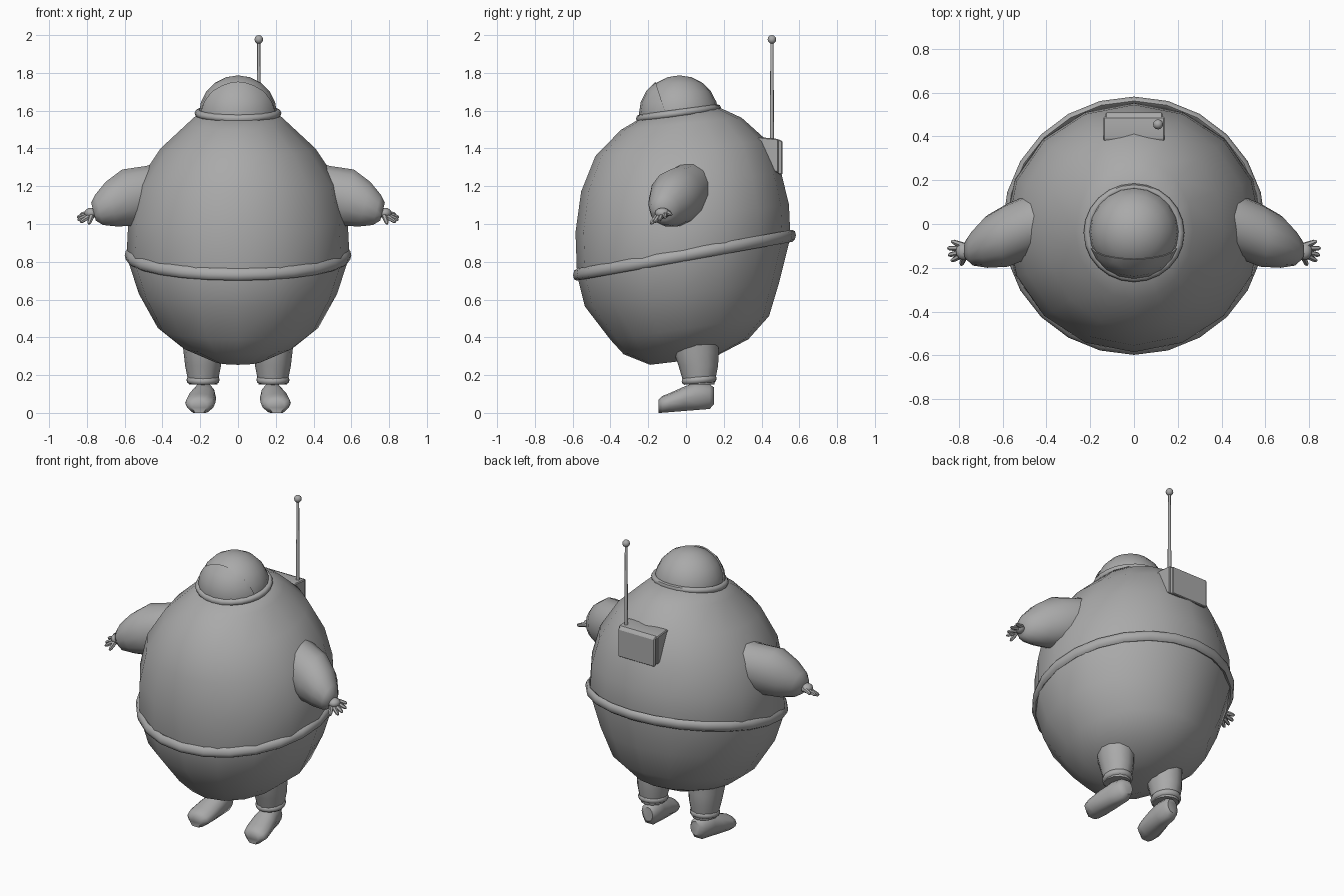
import bpy, bmesh, math
from mathutils import Vector, Matrix

cube = bpy.data.objects.get("Cube")
if cube:
    bpy.data.objects.remove(cube)

grey = bpy.data.materials.new("suit grey")
grey.use_nodes = True
GREY = (0.4, 0.4, 0.4, 1)
grey.diffuse_color = GREY
grey.node_tree.nodes["Principled BSDF"].inputs["Base Color"].default_value = GREY


def finish(name, bm, angle=50):
    """Turn a bmesh into a named, shaded object."""
    bmesh.ops.recalc_face_normals(bm, faces=bm.faces[:])
    mesh = bpy.data.meshes.new(name)
    bm.to_mesh(mesh)
    bm.free()
    mesh.materials.append(grey)
    ob = bpy.data.objects.new(name, mesh)
    bpy.context.collection.objects.link(ob)
    bpy.ops.object.select_all(action='DESELECT')
    ob.select_set(True)
    bpy.context.view_layer.objects.active = ob
    bpy.ops.object.shade_smooth_by_angle(angle=math.radians(angle))
    return ob


def loft(name, rings, seg=16, angle=50):
    """Skin elliptical rings given as (centre, half axis, half axis)."""
    bm = bmesh.new()
    loops = []
    for c, u, v in rings:
        turns = [2 * math.pi * i / seg for i in range(seg)]
        loops.append([bm.verts.new(Vector(c) + Vector(u) * math.cos(t) + Vector(v) * math.sin(t))
                      for t in turns])
    for a, b in zip(loops, loops[1:]):
        for i in range(seg):
            j = (i + 1) % seg
            bm.faces.new((a[i], a[j], b[j], b[i]))
    bm.faces.new(loops[0])
    bm.faces.new(loops[-1])
    return finish(name, bm, angle)


def tube(name, a, b, ra, rb, seg=8):
    """Tapered rod with a rounded far end."""
    a, b = Vector(a), Vector(b)
    d = (b - a).normalized()
    u = d.orthogonal().normalized()
    v = d.cross(u)
    stops = ((a, ra), (b - d * rb, rb), (b, rb * 0.5))
    return loft(name, [(p, u * r, v * r) for p, r in stops], seg)


def ball(name, centre, radius, scale=(1, 1, 1), seg=20, cut=None):
    """Sphere, optionally keeping only the side a cut plane faces."""
    bm = bmesh.new()
    bmesh.ops.create_uvsphere(bm, u_segments=seg, v_segments=seg // 2, radius=radius)
    bmesh.ops.scale(bm, vec=scale, verts=bm.verts[:])
    bmesh.ops.translate(bm, vec=centre, verts=bm.verts[:])
    if cut:
        bmesh.ops.bisect_plane(bm, geom=bm.verts[:] + bm.edges[:] + bm.faces[:],
                               plane_co=cut[0], plane_no=cut[1], clear_inner=True)
        bmesh.ops.holes_fill(bm, edges=[e for e in bm.edges if e.is_boundary])
    return finish(name, bm)


def hoop(name, centre, rx, ry, radius, height, slope):
    """Padded elliptical band, tipped up toward the back."""
    bm = bmesh.new()
    seg, sides = 24, 8
    grid = []
    for i in range(seg):
        t = 2 * math.pi * i / seg
        row = []
        for k in range(sides):
            p = 2 * math.pi * k / sides
            out = radius * math.cos(p)
            y = (ry + out) * math.sin(t)
            row.append(bm.verts.new(Vector(centre) + Vector(
                ((rx + out) * math.cos(t), y, y * slope + height * math.sin(p)))))
        grid.append(row)
    for i in range(seg):
        for k in range(sides):
            a, b = grid[i], grid[(i + 1) % seg]
            m = (k + 1) % sides
            bm.faces.new((a[k], b[k], b[m], a[m]))
    return finish(name, bm)


def prism(name, profile, x0, x1):
    """Side outline of (y, z) points extruded across x."""
    bm = bmesh.new()
    ends = [[bm.verts.new((x, y, z)) for y, z in profile] for x in (x0, x1)]
    n = len(profile)
    for i in range(n):
        j = (i + 1) % n
        bm.faces.new((ends[0][i], ends[0][j], ends[1][j], ends[1][i]))
    for e in ends:
        bm.faces.new(e)
    bmesh.ops.bevel(bm, geom=bm.edges[:], offset=0.005, segments=1, affect='EDGES')
    return finish(name, bm, 30)


# Round suit: centre y, centre z, half width, half depth, backward slope
body = [(-0.02, 0.275, 0.13, 0.17, 0.12), (0.0, 0.35, 0.30, 0.33, 0.12),
        (0.02, 0.45, 0.425, 0.42, 0.15), (-0.02, 0.63, 0.525, 0.515, 0.13),
        (-0.012, 0.83, 0.59, 0.565, 0.18), (-0.02, 1.03, 0.58, 0.565, 0.13),
        (-0.025, 1.22, 0.53, 0.53, 0.09), (-0.025, 1.40, 0.41, 0.455, 0.09),
        (-0.025, 1.53, 0.27, 0.32, 0.1), (-0.03, 1.585, 0.21, 0.215, 0.13)]
loft("suit_body", [((0, y, z), (rx, 0, 0), (0, ry, ry * s)) for y, z, rx, ry, s in body])
hoop("belt", (0, -0.008, 0.835), 0.58, 0.57, 0.02, 0.032, 0.18)

# Helmet with raised visor and neck ring
head = (0, -0.035, 1.58)
ball("helmet", head, 0.207)
ball("visor", head, 0.215, cut=((0, -0.135, 1.67), (0, -0.94, -0.3)))
hoop("neck_ring", (0, -0.04, 1.587), 0.21, 0.205, 0.02, 0.02, 0.13)

# Back pack with cover plate and aerial
prism("back_pack", [(0.39, 1.46), (0.49, 1.45), (0.49, 1.27), (0.46, 1.28), (0.36, 1.44)], -0.14, 0.14)
prism("pack_cover", [(0.485, 1.45), (0.51, 1.44), (0.51, 1.26), (0.485, 1.265)], -0.13, 0.13)
tube("aerial_rod", (0.11, 0.455, 1.30), (0.11, 0.455, 1.98), 0.012, 0.008)
ball("aerial_tip", (0.11, 0.455, 1.977), 0.023, seg=12)

for side, s in (("left", 1), ("right", -1)):
    # Puffy sleeve: centre, half depth, half height
    sleeve = [(0.32, 0.03, 1.23, 0.13, 0.13), (0.45, 0.0, 1.17, 0.145, 0.145),
              (0.575, -0.05, 1.14, 0.145, 0.157), (0.67, -0.08, 1.105, 0.12, 0.125),
              (0.735, -0.11, 1.075, 0.08, 0.085), (0.765, -0.118, 1.065, 0.045, 0.05)]
    loft(side + "_sleeve", [((s * x, y, z), (0, a, 0), (s * 0.25 * b, 0, 0.97 * b))
                            for x, y, z, a, b in sleeve], 14)

    # Gloved hand
    ball(side + "_palm", (s * 0.778, -0.125, 1.058), 0.04, (0.9, 1, 0.7), 12)
    tips = [(0.835, -0.078, 1.05), (0.852, -0.11, 1.035), (0.848, -0.142, 1.02),
            (0.835, -0.168, 1.01), (0.79, -0.187, 1.0)]
    for i, (x, y, z) in enumerate(tips):
        root = (s * 0.775, -0.1 - 0.013 * i, 1.062 - 0.005 * i)
        tube(f"{side}_finger_{i + 1}", root, (s * x, y, z), 0.015, 0.011, 6)

    # Trouser leg and cuff
    leg = [(0.18, 0.05, 0.42, 0.12, 0.12), (0.185, 0.055, 0.32, 0.103, 0.118),
           (0.185, 0.065, 0.25, 0.095, 0.105), (0.185, 0.07, 0.15, 0.075, 0.08)]
    loft(side + "_leg", [((s * x, y, z), (a, 0, 0), (0, b, 0)) for x, y, z, a, b in leg], 12)
    hoop(side + "_cuff", (s * 0.185, 0.07, 0.175), 0.072, 0.077, 0.016, 0.02, 0.08)

    # Boot, from heel to toe
    boot = [(0.17, 0.148, 0.09, 0.035, 0.045), (0.175, 0.125, 0.09, 0.055, 0.062),
            (0.182, 0.05, 0.088, 0.064, 0.073), (0.19, -0.01, 0.075, 0.074, 0.064),
            (0.2, -0.09, 0.053, 0.08, 0.05), (0.203, -0.125, 0.046, 0.072, 0.044),
            (0.205, -0.145, 0.042, 0.045, 0.028)]
    boot_ob = loft(side + "_boot", [((s * x, y, z), (a, 0, 0), (0, 0, b)) for x, y, z, a, b in boot], 12)
    # Flatten the sole on a slight rise toward the heel
    for v in boot_ob.data.vertices:
        floor = 0.006 + 0.08 * (v.co.y + 0.06)
        if v.co.z < floor + 0.02:
            v.co.z = max(0.0, floor)
